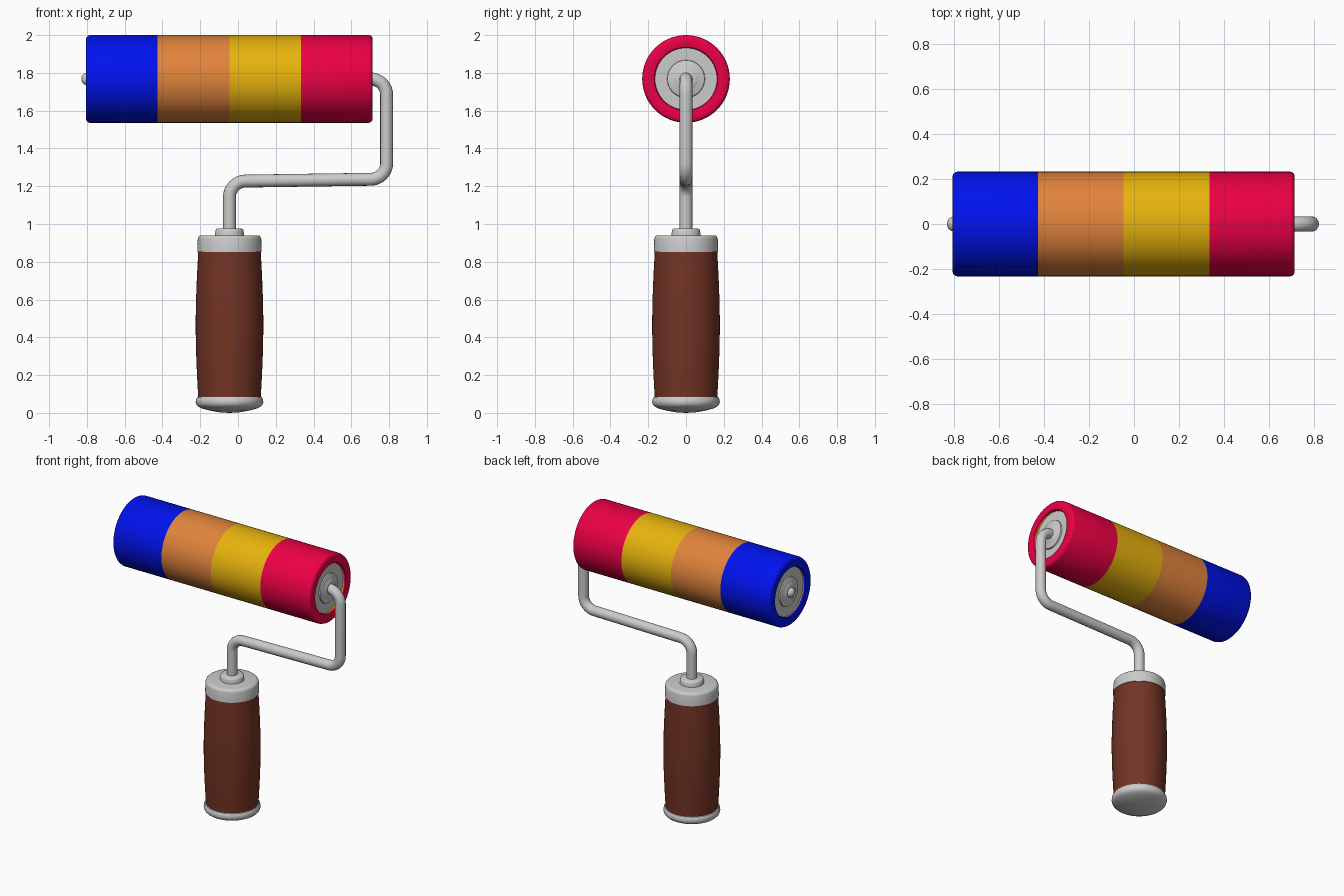
import bpy, bmesh, math
from mathutils import Vector, Matrix

if "Cube" in bpy.data.objects:
    bpy.data.objects.remove(bpy.data.objects["Cube"])


def material(name, color):
    m = bpy.data.materials.new(name)
    m.diffuse_color = (*color, 1)
    m.use_nodes = True
    m.node_tree.nodes["Principled BSDF"].inputs["Base Color"].default_value = m.diffuse_color
    return m


def lathe(name, profile, loc, along_x=False, mats=(), closed=False, steps=64):
    """Spin (radius, height) points about z, optionally laid along x."""
    bm = bmesh.new()
    vs = [bm.verts.new((r, 0, h)) for r, h in profile]
    es = [bm.edges.new(p) for p in zip(vs, vs[1:])]
    if closed:
        es.append(bm.edges.new((vs[-1], vs[0])))
    bmesh.ops.spin(bm, geom=vs + es, cent=(0, 0, 0), axis=(0, 0, 1),
                   angle=2 * math.pi, steps=steps)
    bmesh.ops.remove_doubles(bm, verts=bm.verts, dist=1e-5)
    if along_x:
        bm.transform(Matrix.Rotation(math.pi / 2, 4, 'Y'))
    bmesh.ops.recalc_face_normals(bm, faces=bm.faces)
    return finish(name, bm, loc, mats)


def finish(name, bm, loc, mats=()):
    me = bpy.data.meshes.new(name)
    bm.to_mesh(me)
    bm.free()
    ob = bpy.data.objects.new(name, me)
    ob.location = loc
    bpy.context.collection.objects.link(ob)
    for m in mats:
        me.materials.append(m)
    bpy.ops.object.select_all(action='DESELECT')
    bpy.context.view_layer.objects.active = ob
    ob.select_set(True)
    bpy.ops.object.shade_smooth_by_angle(angle=math.radians(40))
    return ob


def fillet_path(corners, radius, n=10):
    """Polyline with rounded corners."""
    pts = [Vector(corners[0])]
    for a, b, c in zip(corners, corners[1:], corners[2:]):
        a, b, c = Vector(a), Vector(b), Vector(c)
        u, v = (a - b).normalized(), (c - b).normalized()
        half = u.angle(v) / 2
        center = b + (u + v).normalized() * radius / math.sin(half)
        p, q = b + u * radius / math.tan(half), b + v * radius / math.tan(half)
        for i in range(n + 1):
            d = (p - center).lerp(q - center, i / n).normalized()
            pts.append(center + d * radius)
    return pts + [Vector(corners[-1])]


RX, RZ, HX = -0.046, 1.768, -0.045    # roller centre, handle axis
L = 0.759                             # half length of roller

# Striped roller sleeve: hollow tube with rounded rims
end = [(0.164, 0.0), (0.164, L - 0.012), (0.168, L - 0.003), (0.176, L),
       (0.212, L), (0.222, L - 0.003), (0.229, L - 0.01), (0.232, L - 0.02)]
bands = [-0.38, 0.0, 0.38]
prof = [(r, -h) for r, h in end] + [(0.232, h) for h in bands] + end[:0:-1]
colors = [("blue", (0.0, 0.006, 0.85)), ("orange", (0.75, 0.23, 0.045)),
          ("yellow", (0.80, 0.45, 0.004)), ("red", (0.84, 0.0, 0.06))]
sleeve = lathe("roller_sleeve", prof, (RX, 0, RZ), True,
               [material(n, c) for n, c in colors], closed=True)
for f in sleeve.data.polygons:
    f.material_index = sum(f.center.x > b for b in bands)

# Grey core with discs and stepped hubs at both ends
hub = [(0, L - 0.002), (0.054, L - 0.002), (0.06, L - 0.006),
       (0.064, L - 0.008), (0.092, L - 0.008), (0.098, L - 0.012), (0.1, L - 0.02),
       (0.155, L - 0.02), (0.166, L - 0.02)]
lathe("roller_core", hub + [(r, -h) for r, h in hub[::-1]], (RX, 0, RZ), True)

# Bent wire frame
wire = fillet_path([(-0.78, 0, RZ), (0.787, 0, RZ), (0.787, 0, 1.238),
                    (HX, 0, 1.226), (HX, 0, 0.93)], 0.085)
cu = bpy.data.curves.new("wire_tmp", 'CURVE')
cu.dimensions = '3D'
cu.bevel_depth, cu.bevel_resolution, cu.use_fill_caps = 0.034, 6, True
sp = cu.splines.new('POLY')
sp.points.add(len(wire) - 1)
for p, w in zip(sp.points, wire):
    p.co = (*w, 1)
tmp = bpy.data.objects.new("wire_tmp", cu)
bm = bmesh.new()
me = tmp.to_mesh()
bm.from_mesh(me)
tmp.to_mesh_clear()
finish("wire_frame", bm, (0, 0, 0))
bpy.data.objects.remove(tmp)
bpy.data.curves.remove(cu)

# Rounded axle tip on the free end
tip = [(0.034, 0.0)] + [(0.034 * math.cos(t * math.pi / 12),
                         -0.016 - 0.034 * math.sin(t * math.pi / 12)) for t in range(6)] + [(0, -0.05)]
lathe("axle_tip", tip, (-0.78, 0, RZ), True, steps=32)

# Barrel-shaped wooden grip
grip = [(0, 0.06), (0.166, 0.06)]
grip += [(0.165 + 0.014 * math.sin(math.pi * i / 16), 0.07 + 0.79 * i / 16) for i in range(17)]
lathe("handle_grip", grip + [(0, 0.86)], (HX, 0, 0), mats=[material("brown", (0.17, 0.034, 0.018))])

# Domed metal end cap
lathe("handle_end_cap", [(0, 0), (0.05, 0.003), (0.1, 0.011), (0.145, 0.023), (0.165, 0.033),
                         (0.175, 0.043), (0.179, 0.057), (0.177, 0.073), (0.171, 0.083),
                         (0.162, 0.086), (0, 0.086)], (HX, 0, 0))

# Metal ferrule and collar at the top of the grip
lathe("handle_ferrule", [(0, 0.853), (0.17, 0.853), (0.168, 0.92), (0.165, 0.931),
                         (0.158, 0.938), (0.148, 0.94), (0, 0.94)], (HX, 0, 0))
lathe("handle_collar", [(0, 0.93), (0.077, 0.93), (0.075, 0.962), (0.071, 0.972),
                        (0.062, 0.977), (0, 0.977)], (HX, 0, 0))
